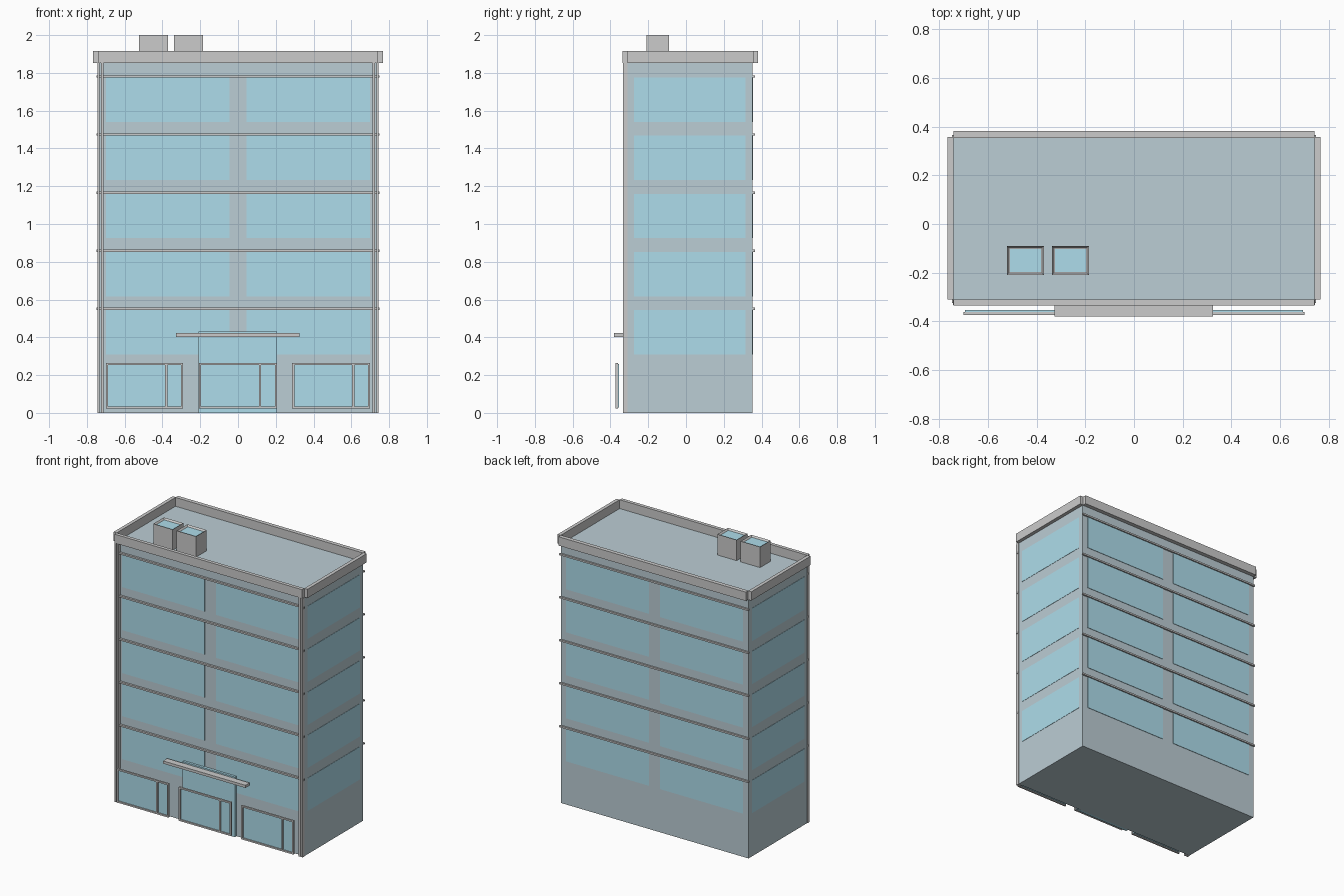
import bpy, bmesh
from mathutils import Vector

if "Cube" in bpy.data.objects:
    bpy.data.objects.remove(bpy.data.objects["Cube"])


def material(name, color):
    m = bpy.data.materials.new(name)
    m.diffuse_color = color
    m.use_nodes = True
    m.node_tree.nodes["Principled BSDF"].inputs["Base Color"].default_value = m.diffuse_color
    return m


wall_mat = material("wall_paint", (0.50, 0.61, 0.66, 1))
glass_mat = material("glass", (0.42, 0.72, 0.83, 1))


def finish(name, bm, mat):
    me = bpy.data.meshes.new(name)
    bm.to_mesh(me)
    bm.free()
    ob = bpy.data.objects.new(name, me)
    bpy.context.collection.objects.link(ob)
    if mat:
        me.materials.append(mat)
    return ob


def add_box(bm, x, y, z):
    lo, hi = Vector((x[0], y[0], z[0])), Vector((x[1], y[1], z[1]))
    verts = bmesh.ops.create_cube(bm, size=1)["verts"]
    for v in verts:
        v.co = [(a + b) / 2 + c * (b - a) for a, b, c in zip(lo, hi, v.co)]
    return verts


def boxes(name, items, mat=None):
    bm = bmesh.new()
    for item in items:
        add_box(bm, *item)
    return finish(name, bm, mat)


def mirrored(x):
    return [(-x[1], -x[0]), x]


HX, FRONT, BACK, ROOF = 0.742, -0.31, 0.353, 1.852
FLOORS = [0.31 + i * 0.3075 for i in range(5)]
WIN_H = 0.235

# main block
boxes("building_body", [((-HX, HX), (FRONT, BACK), (0, ROOF))], wall_mat)

# windows on all four sides and ledges front and back
front_win, side_win, ledges = [], [], []
for z in FLOORS:
    span = (z, z + WIN_H)
    for y in ((FRONT - 0.003, FRONT + 0.01), (BACK - 0.01, BACK + 0.003)):
        front_win += [(x, y, span) for x in mirrored((0.045, 0.70))]
    side_win += [(x, (-0.275, 0.315), span) for x in mirrored((HX - 0.01, HX + 0.002))]
    for y in ((FRONT - 0.014, FRONT), (BACK, BACK + 0.012)):
        ledges.append(((-0.748, 0.748), y, (z + WIN_H, z + WIN_H + 0.012)))
boxes("long_side_windows", front_win, glass_mat)
boxes("end_windows", side_win, glass_mat)
boxes("floor_ledges", ledges)

# paired corner strips on the front
strips = []
for x in mirrored((0.713, 0.726)) + mirrored((0.732, 0.745)):
    strips.append((x, (-0.333, FRONT), (0, ROOF)))
boxes("corner_strips", strips)

# parapet with notched corners
PZ = (1.852, 1.915)
boxes("parapet", [((-HX, HX), (-0.335, FRONT), PZ), ((-HX, HX), (BACK, 0.382), PZ)]
      + [(x, (FRONT, 0.357), PZ) for x in mirrored((HX, 0.767))])

# rooftop units with recessed glass tops
for i, x0 in enumerate((-0.523, -0.338)):
    bm = bmesh.new()
    add_box(bm, (x0, x0 + 0.153), (-0.21, -0.09), (ROOF, 2.0))
    top = max(bm.faces, key=lambda f: f.calc_center_median().z)
    bmesh.ops.inset_region(bm, faces=[top], thickness=0.013)
    bmesh.ops.translate(bm, verts=top.verts, vec=(0, 0, -0.012))
    finish(f"roof_unit_{i + 1}", bm, None)
    boxes(f"roof_unit_glass_{i + 1}", [((x0 + 0.013, x0 + 0.14), (-0.197, -0.103), (1.98, 1.99))], glass_mat)

# entrance glazing and canopy
boxes("entrance_glazing", [((-0.208, 0.206), (-0.33, FRONT), (0, 0.43))], glass_mat)
boxes("entrance_canopy", [((-0.327, 0.325), (-0.38, -0.333), (0.403, 0.422))])

# three street-level glazed fronts, each a frame with one off-centre mullion
T, Z0, Z1 = 0.011, 0.024, 0.265
frames, panes = [], []
for x0, x1, xm in ((-0.70, -0.29, -0.38), (-0.207, 0.206, 0.117), (0.287, 0.70, 0.61)):
    y = (-0.374, -0.361)
    frames += [((x0, x1), y, (Z0, Z0 + T)), ((x0, x1), y, (Z1 - T, Z1))]
    frames += [((a, a + T), y, (Z0 + T, Z1 - T)) for a in (x0, xm - T / 2, x1 - T)]
    panes.append(((x0 + T / 2, x1 - T / 2), (-0.366, -0.354), (Z0 + T / 2, Z1 - T / 2)))
boxes("shopfront_frames", frames)
boxes("shopfront_glass", panes, glass_mat)
